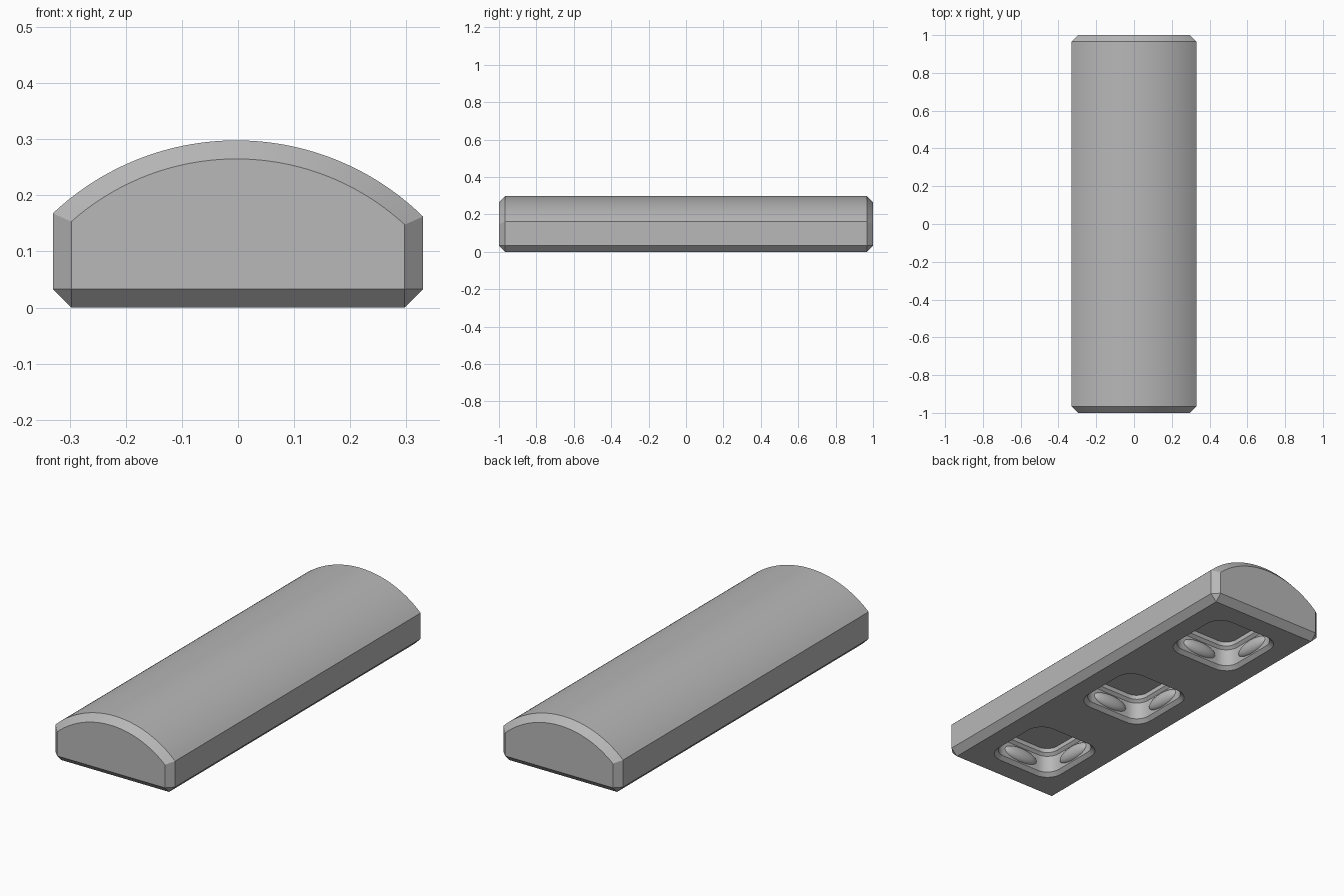
import bpy, bmesh, math

if "Cube" in bpy.data.objects:
    bpy.data.objects.remove(bpy.data.objects["Cube"])

grey = bpy.data.materials.new("plain grey")
grey.diffuse_color = (0.48, 0.48, 0.48, 1)
grey.use_nodes = True
grey.node_tree.nodes["Principled BSDF"].inputs["Base Color"].default_value = grey.diffuse_color


def loft(name, rings):
    """Skin a list of equal-length point rings and cap both ends."""
    bm = bmesh.new()
    loops = [[bm.verts.new(p) for p in ring] for ring in rings]
    n = len(loops[0])
    for a, b in zip(loops, loops[1:]):
        for i in range(n):
            j = (i + 1) % n
            bm.faces.new((a[i], a[j], b[j], b[i]))
    bm.faces.new(loops[0][::-1])
    bm.faces.new(loops[-1])
    bmesh.ops.remove_doubles(bm, verts=bm.verts, dist=1e-5)
    bmesh.ops.recalc_face_normals(bm, faces=bm.faces)
    mesh = bpy.data.meshes.new(name)
    bm.to_mesh(mesh)
    bm.free()
    obj = bpy.data.objects.new(name, mesh)
    bpy.context.collection.objects.link(obj)
    mesh.materials.append(grey)
    return obj


def cut(target, cutter):
    """Subtract the cutter and remove it."""
    mod = target.modifiers.new("cut", 'BOOLEAN')
    mod.operation, mod.solver, mod.object = 'DIFFERENCE', 'EXACT', cutter
    bpy.context.view_layer.objects.active = target
    bpy.ops.object.modifier_apply(modifier=mod.name)
    bpy.data.objects.remove(cutter)


# Domed bar cross-section, inset version used on the chamfered ends
C, SEG = 0.033, 48


def section(y, half, radius, foot):
    pts = [(-half, y, C)]
    for i in range(SEG + 1):
        x = half * (2 * i / SEG - 1)
        pts.append((x, y, -0.178 + math.sqrt(radius**2 - (x + 0.003)**2)))
    return pts + [(half, y, C), (0.33 - C, y, foot), (C - 0.33, y, foot)]


bar = loft("domed_bar", [
    section(-1, 0.33 - C, 0.476 - C, C),
    section(-1 + C, 0.33, 0.476, 0),
    section(1 - C, 0.33, 0.476, 0),
    section(1, 0.33 - C, 0.476 - C, C)])


# Rounded square socket with chamfered mouth and stepped roof
def rounded_square(half, r, y, z):
    pts = []
    for k in range(4):
        sx, sy = ((1, 1), (-1, 1), (-1, -1), (1, -1))[k]
        for i in range(9):
            a = math.pi / 2 * (k + i / 8)
            pts.append((sx * (half - r) + r * math.cos(a),
                        y + sy * (half - r) + r * math.sin(a), z))
    return pts


for y in (-2 / 3, 0, 2 / 3):
    levels = [(0.215, 0.10, -0.02), (0.178, 0.07, 0.018), (0.178, 0.07, 0.105),
              (0.165, 0.06, 0.118), (0.165, 0.06, 0.14)]
    socket = loft("socket_cutter", [rounded_square(h, r, y, z) for h, r, z in levels])
    # Rounded snap bump on each socket wall
    for dx, dy in ((1, 0), (-1, 0), (0, 1), (0, -1)):
        bpy.ops.mesh.primitive_uv_sphere_add(
            segments=32, ring_count=16, radius=1,
            location=(dx * 0.183, y + dy * 0.183, 0.062))
        bump = bpy.context.object
        bump.scale = (0.028 if dx else 0.10, 0.028 if dy else 0.10, 0.038)
        bpy.context.view_layer.update()
        cut(socket, bump)
    cut(bar, socket)

# Smooth curves, crisp chamfers
bpy.ops.object.select_all(action='DESELECT')
bar.select_set(True)
bpy.context.view_layer.objects.active = bar
bpy.ops.object.shade_smooth_by_angle(angle=math.radians(25))
